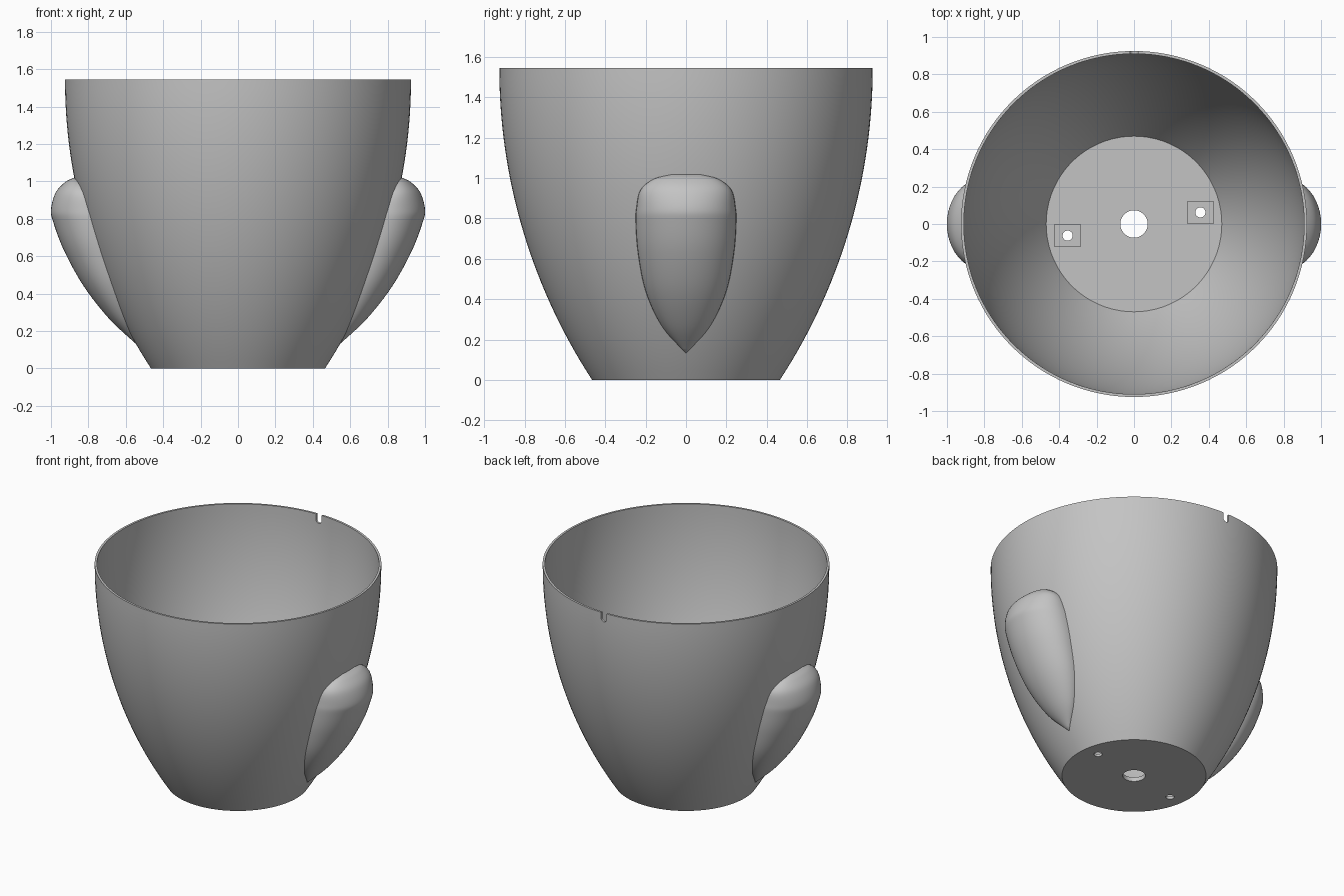
import bpy, bmesh, math
from mathutils import Vector, Matrix

cube = bpy.data.objects.get("Cube")
if cube:
    bpy.data.objects.remove(cube, do_unlink=True)

HEIGHT, RIM, BASE = 1.545, 0.925, 0.465
WALL, FLOOR, DRAIN = 0.015, 0.03, 0.073
SWEEP = (HEIGHT ** 2 + (RIM - BASE) ** 2) / (2 * (RIM - BASE))

grey = bpy.data.materials.new("plain grey")
grey.use_nodes = True
grey.diffuse_color = (0.55, 0.55, 0.55, 1)
grey.node_tree.nodes["Principled BSDF"].inputs["Base Color"].default_value = grey.diffuse_color


def cup_radius(z):
    """Outer radius: a circular arc that is upright at the rim."""
    return RIM - SWEEP + math.sqrt(SWEEP ** 2 - (HEIGHT - z) ** 2)


def make_object(name, bm):
    bmesh.ops.recalc_face_normals(bm, faces=bm.faces)
    mesh = bpy.data.meshes.new(name)
    bm.to_mesh(mesh)
    bm.free()
    mesh.materials.append(grey)
    obj = bpy.data.objects.new(name, mesh)
    bpy.context.collection.objects.link(obj)
    return obj


def select_only(obj):
    bpy.ops.object.select_all(action='DESELECT')
    obj.select_set(True)
    bpy.context.view_layer.objects.active = obj


def smooth(obj, degrees):
    select_only(obj)
    bpy.ops.object.shade_smooth_by_angle(angle=math.radians(degrees))


def bridge(bm, a, b):
    for i in range(len(a)):
        j = (i + 1) % len(a)
        bm.faces.new((a[i], a[j], b[j], b[i]))


def add_box(bm, centre, size):
    bmesh.ops.create_cube(bm, size=1, matrix=Matrix.Translation(centre) @ Matrix.Diagonal((*size, 1)))


def add_rod(bm, centre, radius, depth, turn=0):
    bmesh.ops.create_cone(bm, cap_ends=True, segments=32, radius1=radius, radius2=radius, depth=depth,
                          matrix=Matrix.Translation(centre) @ Matrix.Rotation(turn, 4, 'X'))


def cut(obj, bm):
    cutter = make_object("cutter", bm)
    cutter.hide_render = True
    mod = obj.modifiers.new("cut", 'BOOLEAN')
    mod.operation, mod.solver, mod.object = 'DIFFERENCE', 'EXACT', cutter
    select_only(obj)
    bpy.ops.object.modifier_apply(modifier=mod.name)
    bpy.data.objects.remove(cutter, do_unlink=True)


# Cup: thin wall and floor with a central drain, turned in one piece
STEPS, SIDES = 32, 128
outer = [(cup_radius(HEIGHT * i / STEPS), HEIGHT * i / STEPS) for i in range(STEPS + 1)]
heights = [FLOOR + (HEIGHT - FLOOR) * i / STEPS for i in range(STEPS, -1, -1)]
profile = [(DRAIN, 0)] + outer + [(cup_radius(z) - WALL, z) for z in heights] + [(DRAIN, FLOOR)]
bm = bmesh.new()
rings = []
for s in range(SIDES):
    a = math.tau * s / SIDES
    rings.append([bm.verts.new((r * math.cos(a), r * math.sin(a), z)) for r, z in profile])
for s in range(SIDES):
    bridge(bm, rings[s], rings[(s + 1) % SIDES])
cup = make_object("cup", bm)

# Round-bottomed notch in the back of the rim
for shape in ("round", "slot"):
    bm = bmesh.new()
    if shape == "round":
        add_rod(bm, (0, RIM, HEIGHT - 0.04), 0.022, 0.2, math.pi / 2)
    else:
        add_box(bm, (0, RIM, HEIGHT + 0.01), (0.0439, 0.2, 0.1))
    cut(cup, bm)

# Two screw holes, each in a shallow square recess
for side in (1, -1):
    spot = (0.355 * side, 0.062 * side)
    bm = bmesh.new()
    add_box(bm, (*spot, FLOOR), (0.14, 0.118, 0.024))
    cut(cup, bm)
    bm = bmesh.new()
    add_rod(bm, (*spot, 0), 0.027, 0.1)
    cut(cup, bm)
smooth(cup, 30)

# Side grips: height, reach from the axis, half width
stations = [Vector(p) for p in (
    (0.134, 0.549, 0.003), (0.267, 0.69, 0.12), (0.44, 0.825, 0.2), (0.63, 0.93, 0.238),
    (0.78, 0.987, 0.249), (0.85, 1.0, 0.246), (0.94, 0.975, 0.226), (0.995, 0.926, 0.16),
    (1.018, 0.882, 0.07))]


def spline(points, steps):
    ends = [2 * points[0] - points[1]] + points + [2 * points[-1] - points[-2]]
    for i in range(1, len(points)):
        a, b, c, d = ends[i - 1:i + 3]
        for k in range(steps):
            t = k / steps
            yield b + (c - a) * t / 2 + (a - 2.5 * b + 2 * c - d / 2) * t ** 2 \
                + (1.5 * (b - c) + (d - a) / 2) * t ** 3
    yield points[-1]


def grip(name, side):
    bm = bmesh.new()
    loops = []
    for z, reach, half in spline(stations, 6):
        r = cup_radius(z)
        seat = math.sqrt(r * r - half * half)
        angles = [math.pi * i / 24 for i in range(25)]
        front = [(seat + (reach - seat) * math.sin(t), half * math.cos(t)) for t in angles]
        # The back face lies inside the cup wall
        back = [(math.sqrt((r - 0.008) ** 2 - y * y), y) for x, y in reversed(front)]
        loops.append([bm.verts.new((side * x, y, z)) for x, y in front + back])
    for a, b in zip(loops, loops[1:]):
        bridge(bm, a, b)
    bm.faces.new(loops[0])
    bm.faces.new(loops[-1])
    smooth(make_object(name, bm), 45)


grip("left_grip", 1)
grip("right_grip", -1)
